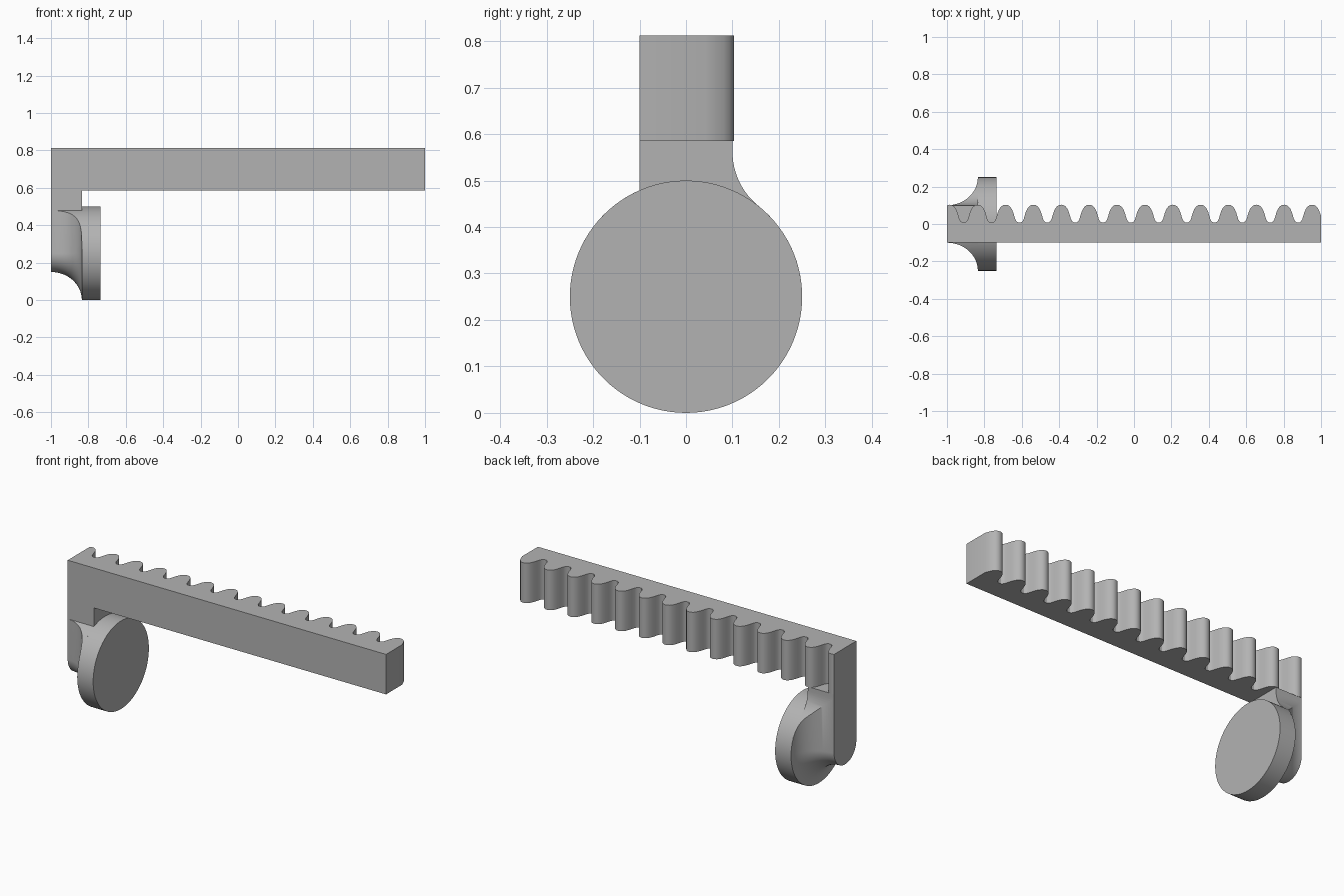
import bpy, bmesh
from math import sin, cos, pi, sqrt, atan2, radians

if "Cube" in bpy.data.objects:
    bpy.data.objects.remove(bpy.data.objects["Cube"])

grey = bpy.data.materials.new("plain grey")
grey.use_nodes = True
grey.diffuse_color = (0.45, 0.45, 0.45, 1)
grey.node_tree.nodes["Principled BSDF"].inputs["Base Color"].default_value = (0.45, 0.45, 0.45, 1)

ARM_R, DISC_R, MID_Z = 0.10, 0.25, 0.25
LEFT, ARM_X, DISC_X = -1.0, -0.835, -0.735
BAR_Z, TOP_Z = 0.585, 0.812


def loft(name, sections):
    """Skin a list of matching closed outlines and cap both ends."""
    bm = bmesh.new()
    rings = [[bm.verts.new(p) for p in s] for s in sections]
    for a, b in zip(rings, rings[1:]):
        for i in range(len(a)):
            j = (i + 1) % len(a)
            bm.faces.new((a[i], a[j], b[j], b[i]))
    bm.faces.new(rings[0])
    bm.faces.new(rings[-1])
    bmesh.ops.recalc_face_normals(bm, faces=bm.faces)
    mesh = bpy.data.meshes.new(name)
    bm.to_mesh(mesh)
    bm.free()
    obj = bpy.data.objects.new(name, mesh)
    bpy.context.collection.objects.link(obj)
    mesh.materials.append(grey)
    return obj


def arc(cy, cz, r, start, end, steps):
    angles = [start + (end - start) * i / steps for i in range(steps + 1)]
    return [(cy + r * cos(a), cz + r * sin(a)) for a in angles]


def along_x(outline, x):
    return [(x, y, z) for y, z in outline]


def smooth(obj):
    bpy.ops.object.select_all(action='DESELECT')
    obj.select_set(True)
    bpy.context.view_layer.objects.active = obj
    bpy.ops.object.shade_smooth_by_angle(angle=radians(30))


# Toothed bar: half a tooth as (offset from crest, y), mirrored and repeated
half_tooth = [(0, 0.103), (0.012, 0.101), (0.023, 0.094), (0.033, 0.081), (0.041, 0.063),
              (0.047, 0.043), (0.052, 0.026), (0.058, 0.015), (0.066, 0.009), (0.0745, 0.008)]
tooth = [(-o, y) for o, y in reversed(half_tooth[1:])] + half_tooth[:-1]
pitch, last_crest = 0.149, 0.952
teeth = [(last_crest - pitch * k + o, y) for k in range(13, -1, -1) for o, y in tooth]
teeth = [p for p in teeth if -0.999 < p[0] < 0.999]
bar_outline = [(LEFT, -0.1), (LEFT, 0.099)] + teeth + [(1, 0.043), (1, -0.1)]
bar = loft("toothed_bar", [[(x, y, z) for x, y in bar_outline] for z in (BAR_Z, TOP_Z)])
smooth(bar)

# Round foot disc
disc = loft("foot_disc", [along_x(arc(0, MID_Z, DISC_R, 0, 2 * pi, 96)[:-1], x) for x in (ARM_X, DISC_X)])
smooth(disc)

# Arm: round-ended slot that flares out towards the disc
sections = []
steps = 20
for i in range(steps + 1):
    a = pi / 2 * i / steps
    r = ARM_R + (DISC_R - ARM_R) * (1 - cos(a))
    outline = [(-r, 0.7)] + arc(0, MID_Z, r, pi, 2 * pi, 48) + [(r, 0.7)]
    sections.append(along_x(outline, LEFT + (ARM_X - LEFT) * sin(a)))
arm = loft("flared_arm", sections)

# Arm limit: disc circle, with a fillet up to the arm on the back side
fillet = 0.15
cy = ARM_R + fillet
h = sqrt((DISC_R + fillet) ** 2 - cy ** 2)
touch = atan2(h, cy)
left_angle = pi - atan2(sqrt(DISC_R ** 2 - ARM_R ** 2), ARM_R)
limit = [(-ARM_R, BAR_Z)]
limit += arc(0, MID_Z, DISC_R, left_angle, 2 * pi + touch, 80)
limit += arc(cy, MID_Z + h, fillet, pi + touch, pi, 12)[1:]
limit += [(ARM_R, BAR_Z)]
cutter = loft("arm_limit", [along_x(limit, x) for x in (LEFT - 0.1, ARM_X + 0.1)])
cutter.hide_render = True

trim = arm.modifiers.new("trim", 'BOOLEAN')
trim.operation = 'INTERSECT'
trim.solver = 'EXACT'
trim.object = cutter
bpy.context.view_layer.objects.active = arm
bpy.ops.object.modifier_apply(modifier=trim.name)
bpy.data.objects.remove(cutter)
smooth(arm)
